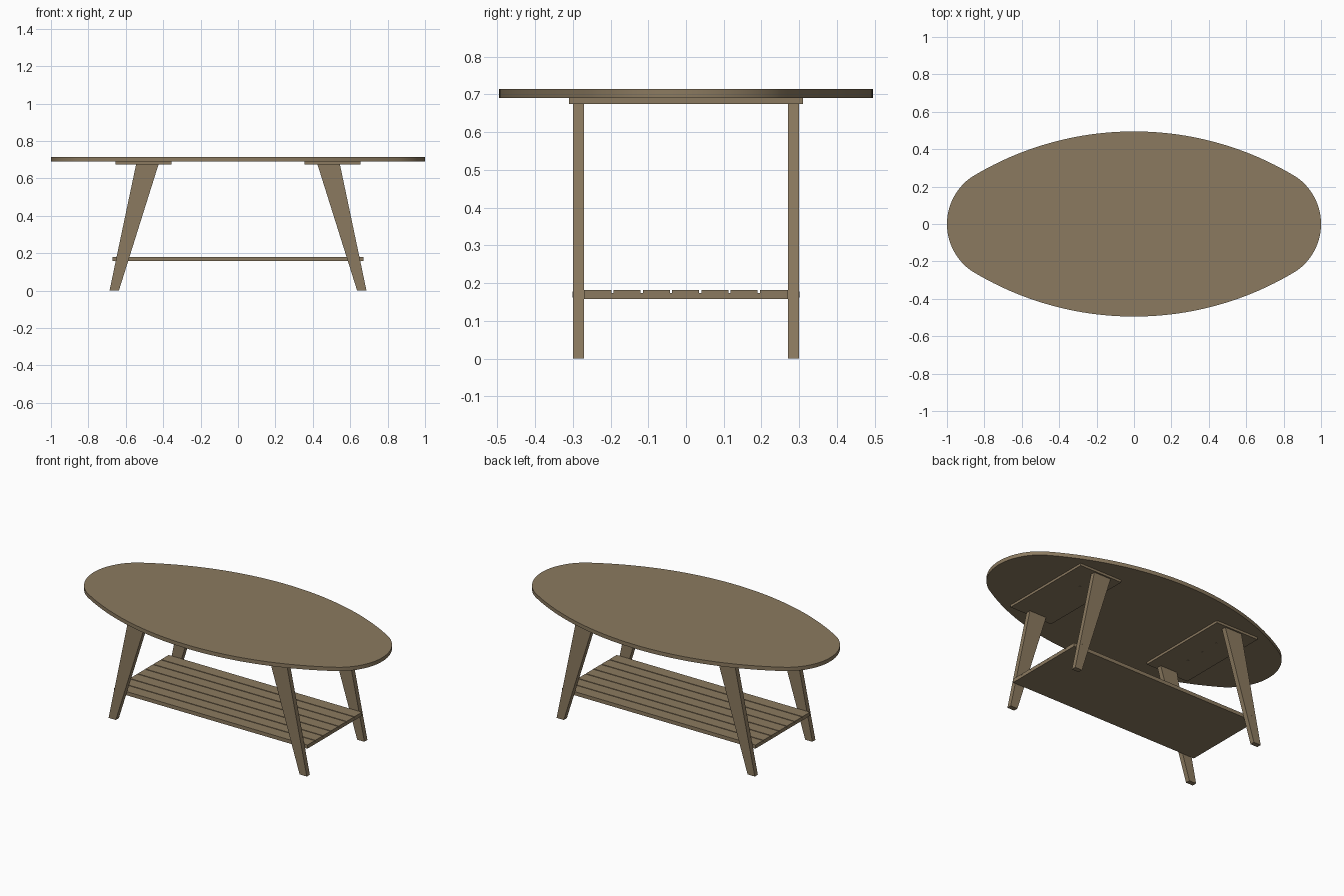
import bpy, bmesh, math
from mathutils import Vector

if "Cube" in bpy.data.objects:
    bpy.data.objects.remove(bpy.data.objects["Cube"])

wood = bpy.data.materials.new("brown wood")
wood.diffuse_color = (0.26, 0.195, 0.116, 1)
wood.use_nodes = True
wood.node_tree.nodes["Principled BSDF"].inputs["Base Color"].default_value = wood.diffuse_color


def prism(name, points, place, a, b):
    """Extrude a 2D outline from a to b; place(u, v, w) maps it to x, y, z."""
    bm = bmesh.new()
    low = [bm.verts.new(place(u, v, a)) for u, v in points]
    high = [bm.verts.new(place(u, v, b)) for u, v in points]
    bm.faces.new(low)
    bm.faces.new(high)
    n = len(points)
    for i in range(n):
        j = (i + 1) % n
        bm.faces.new((low[i], low[j], high[j], high[i]))
    bmesh.ops.recalc_face_normals(bm, faces=bm.faces)
    mesh = bpy.data.meshes.new(name)
    bm.to_mesh(mesh)
    bm.free()
    mesh.materials.append(wood)
    obj = bpy.data.objects.new(name, mesh)
    bpy.context.collection.objects.link(obj)
    return obj


def along_x(u, v, w): return Vector((w, u, v))
def along_y(u, v, w): return Vector((u, w, v))
def along_z(u, v, w): return Vector((u, v, w))


def circle(cx, cy, r, n=16):
    return [(cx + r * math.cos(math.tau * i / n), cy + r * math.sin(math.tau * i / n))
            for i in range(n)]


# Oval top: broad side arcs meeting tighter end arcs at the joint
jx, jy, half = 0.87, 0.25, 0.495
R = (jx**2 + (half - jy)**2) / (2 * (half - jy))
r = ((1 - jx)**2 + jy**2) / (2 * (1 - jx))
end = math.atan2(jy, jx - 1 + r)
side = math.asin(jx / R)
quarter = [(1 - r + r * math.cos(end * i / 14), r * math.sin(end * i / 14)) for i in range(15)]
quarter += [(R * math.sin(side * (1 - i / 20)), half - R + R * math.cos(side * (1 - i / 20)))
            for i in range(1, 21)]
upper = quarter + [(-x, y) for x, y in quarter[-2::-1]]
outline = upper + [(x, -y) for x, y in upper[-2:0:-1]]
top = prism("table_top", outline, along_z, 0.69, 0.714)
bpy.context.view_layer.objects.active = top
top.select_set(True)
bpy.ops.object.shade_smooth_by_angle(angle=math.radians(30))

# Slatted shelf: plank profile with grooves cut in its upper face
profile = [(-0.27, 0.158), (0.27, 0.158), (0.27, 0.181)]
for k in range(6):
    g = 0.193 - k * 0.0775
    profile += [(g + 0.003, 0.181), (g + 0.003, 0.174), (g - 0.003, 0.174), (g - 0.003, 0.181)]
profile.append((-0.27, 0.181))
prism("slatted_shelf", profile, along_x, -0.67, 0.67)

for sx, end_name in ((-1, "left"), (1, "right")):
    # Mounting plate under the top, with screw heads
    plate = [(sx * 0.355, -0.31), (sx * 0.655, -0.31), (sx * 0.655, 0.31), (sx * 0.355, 0.31)]
    prism(f"{end_name}_mounting_plate", plate, along_z, 0.675, 0.69)
    for i, y in enumerate((-0.125, 0, 0.125)):
        prism(f"{end_name}_plate_screw_{i + 1}", circle(sx * 0.505, y, 0.005), along_z, 0.674, 0.68)
    # Tapered splayed legs with dowel ends
    leg = [(sx * 0.425, 0.675), (sx * 0.545, 0.675), (sx * 0.687, 0), (sx * 0.637, 0)]
    for sy, side_name in ((-1, "front"), (1, "back")):
        prism(f"{side_name}_{end_name}_leg", leg, along_y, sy * 0.27, sy * 0.30)
        prism(f"{side_name}_{end_name}_dowel", circle(sx * 0.628, 0.17, 0.008),
              along_y, sy * 0.28, sy * 0.3008)
